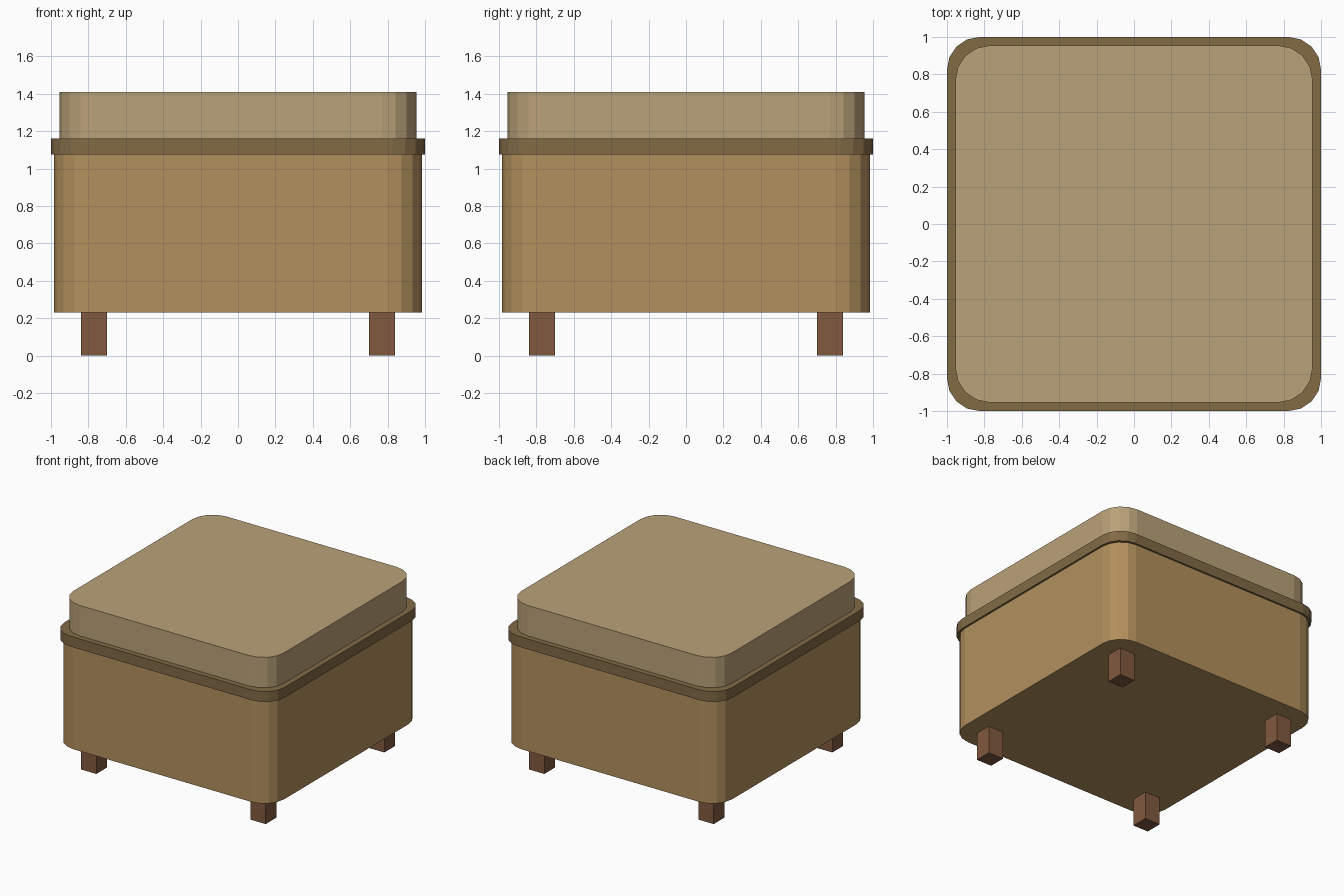
import bpy
import bmesh

if "Cube" in bpy.data.objects:
    bpy.data.objects.remove(bpy.data.objects["Cube"])


def material(name, rgb):
    mat = bpy.data.materials.new(name)
    mat.diffuse_color = (*rgb, 1.0)
    mat.use_nodes = True
    mat.node_tree.nodes["Principled BSDF"].inputs["Base Color"].default_value = mat.diffuse_color
    return mat


def block(name, half, z0, z1, mat, radius=0.0, centre=(0.0, 0.0)):
    """Square block from z0 to z1, with optionally rounded vertical edges."""
    bm = bmesh.new()
    bmesh.ops.create_cube(bm, size=1.0)
    bmesh.ops.scale(bm, vec=(2 * half, 2 * half, z1 - z0), verts=bm.verts)
    if radius:
        upright = [e for e in bm.edges
                   if abs(e.verts[0].co.z - e.verts[1].co.z) > 1e-4]
        bmesh.ops.bevel(bm, geom=upright, offset=radius, offset_type='OFFSET',
                        segments=4, profile=0.5, affect='EDGES')
    mesh = bpy.data.meshes.new(name)
    bm.to_mesh(mesh)
    bm.free()
    mesh.materials.append(mat)
    obj = bpy.data.objects.new(name, mesh)
    obj.location = (*centre, (z0 + z1) / 2)
    bpy.context.collection.objects.link(obj)
    return obj


body_mat = material("body_fabric", (0.45, 0.28, 0.11))
rim_mat = material("rim_trim", (0.22, 0.145, 0.06))
cushion_mat = material("cushion_fabric", (0.49, 0.36, 0.19))
leg_mat = material("leg_wood", (0.22, 0.10, 0.05))

# Upholstered box, trim and seat cushion
block("body", 0.985, 0.23, 1.075, body_mat, 0.18)
block("rim", 1.0, 1.075, 1.16, rim_mat, 0.175)
block("cushion", 0.955, 1.16, 1.41, cushion_mat, 0.185)

# Four square legs
for y, end in ((-0.77, "front"), (0.77, "back")):
    for x, side in ((-0.77, "left"), (0.77, "right")):
        block(f"{end}_{side}_leg", 0.07, 0.0, 0.23, leg_mat, centre=(x, y))
